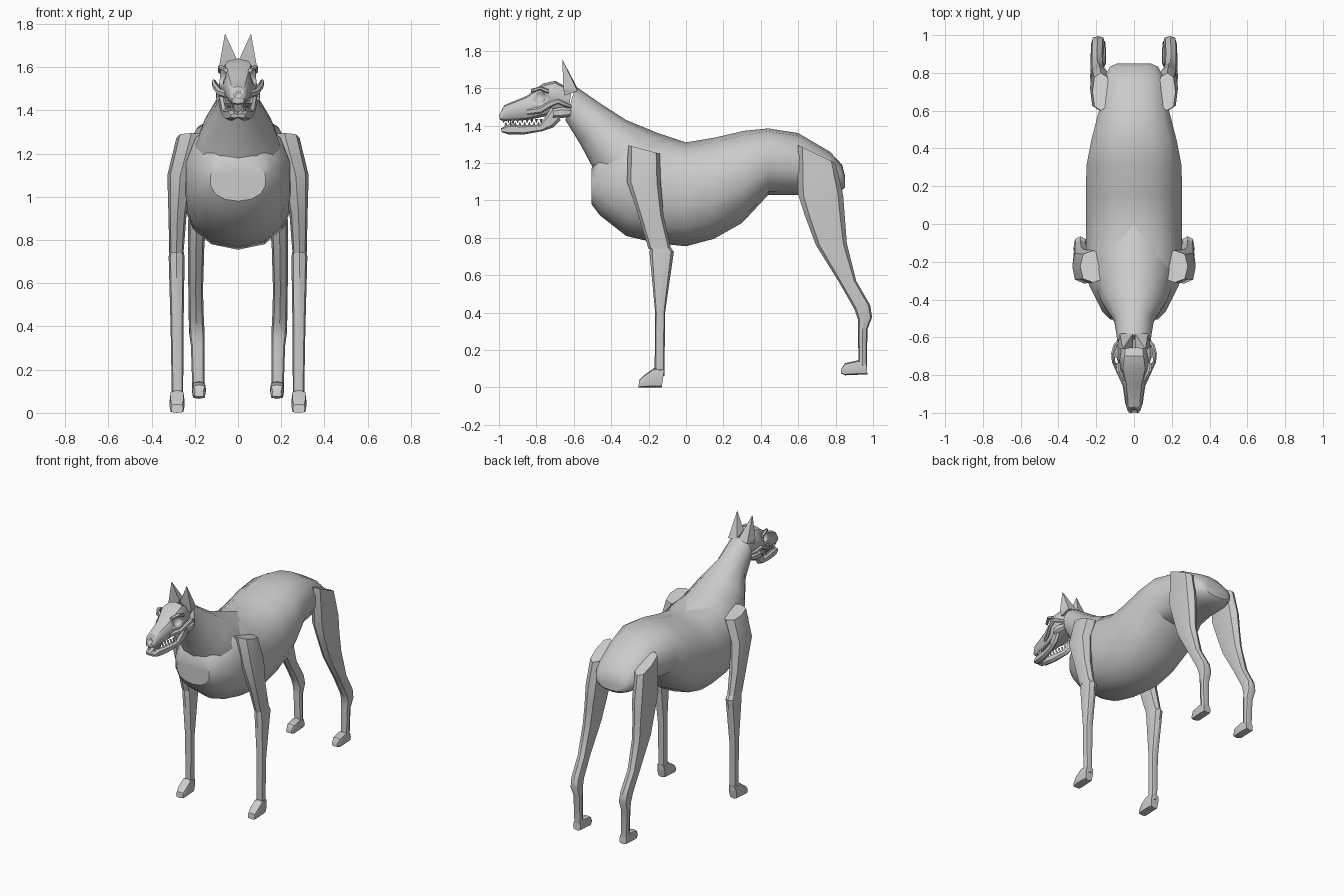
import bpy, bmesh, math
from mathutils import Vector


def finish(name, bm, mirror=False, angle=35):
    bmesh.ops.recalc_face_normals(bm, faces=bm.faces)
    me = bpy.data.meshes.new(name)
    bm.to_mesh(me)
    bm.free()
    ob = bpy.data.objects.new(name, me)
    bpy.context.collection.objects.link(ob)
    if mirror:
        ob.modifiers.new("Mirror", 'MIRROR').use_mirror_merge = False
    bpy.ops.object.select_all(action='DESELECT')
    ob.select_set(True)
    bpy.context.view_layer.objects.active = ob
    bpy.ops.object.shade_smooth_by_angle(angle=math.radians(angle))
    return ob


def loft(name, rings, n=12, box=1.0, mirror=False, angle=35):
    """Rings are (y1, z1, y2, z2, half width, centre x); box < 1 squares the section."""
    bm = bmesh.new()
    loops = []
    for r in rings:
        y1, z1, y2, z2, hw = r[:5]
        cx = r[5] if len(r) > 5 else 0
        loop = []
        for i in range(n):
            a = 2 * math.pi * i / n
            c = math.copysign(abs(math.cos(a)) ** box, math.cos(a))
            s = math.copysign(abs(math.sin(a)) ** box, math.sin(a))
            loop.append(bm.verts.new((cx + hw * s, (y1 + y2) / 2 + c * (y1 - y2) / 2,
                                      (z1 + z2) / 2 + c * (z1 - z2) / 2)))
        loops.append(loop)
    for a, b in zip(loops, loops[1:]):
        for i in range(n):
            bm.faces.new((a[i], a[(i + 1) % n], b[(i + 1) % n], b[i]))
    bm.faces.new(loops[0])
    bm.faces.new(loops[-1])
    return finish(name, bm, mirror, angle)


# Torso and neck
loft("torso", [
    (-.505, 1.17, -.505, .98, .13), (-.47, 1.24, -.46, .92, .17),
    (-.32, 1.37, -.32, .81, .245), (-.14, 1.345, -.15, .77, .26),
    (0, 1.31, 0, .755, .26), (.15, 1.335, .15, .795, .26),
    (.31, 1.372, .3, .88, .258), (.44, 1.385, .44, 1.03, .232),
    (.6, 1.36, .6, 1.03, .19), (.77, 1.26, .77, 1.035, .165),
    (.835, 1.19, .83, 1.05, .13), (.85, 1.13, .85, 1.07, .09)], 14, .9)
loft("neck", [
    (-.59, 1.61, -.645, 1.43, .088), (-.46, 1.52, -.565, 1.3, .105),
    (-.32, 1.43, -.49, 1.16, .175), (-.15, 1.36, -.4, .95, .225),
    (0, 1.31, -.2, .85, .21)])

# Front legs
loft("front_upper_leg", [
    (-.31, 1.295, -.14, 1.25, .07, .215), (-.315, 1.1, -.135, 1.1, .06, .267),
    (-.255, .92, -.12, .92, .042, .28), (-.2, .74, -.08, .74, .033, .285)],
    8, .75, True)
loft("front_lower_leg", [
    (-.19, .76, -.09, .76, .03, .284), (-.195, .72, -.065, .725, .037, .284),
    (-.165, .4, -.112, .4, .03, .282), (-.168, .06, -.115, .06, .026, .28)],
    8, .75, True)
loft("front_paw", [
    (-.115, .1, -.13, 0, .03, .282), (-.17, .105, -.18, 0, .035, .282),
    (-.225, .065, -.235, 0, .035, .282), (-.25, .04, -.255, 0, .028, .282)],
    8, .5, True)

# Hind legs
loft("hind_leg", [
    (.6, 1.295, .8, 1.2, .045, .175), (.6, 1.03, .84, 1.03, .05, .183),
    (.635, .92, .85, .9, .042, .188), (.695, .76, .86, .77, .038, .194),
    (.82, .56, .91, .57, .034, .196), (.9, .42, .985, .44, .035, .193),
    (.92, .36, .995, .375, .036, .19), (.92, .31, .97, .31, .031, .187),
    (.922, .1, .967, .1, .028, .183)], 8, .75, True)
loft("hind_paw", [
    (.965, .13, .97, .07, .029, .182), (.92, .145, .92, .068, .033, .181),
    (.85, .13, .85, .065, .031, .18), (.83, .1, .83, .075, .022, .18)],
    8, .5, True)

# Skull with eye sockets and nostril cut in
skull = loft("skull", [
    (-.61, 1.59, -.63, 1.48, .06), (-.7, 1.64, -.69, 1.47, .075),
    (-.765, 1.625, -.75, 1.45, .088), (-.85, 1.56, -.85, 1.43, .06),
    (-.97, 1.51, -.97, 1.425, .042), (-1, 1.46, -.995, 1.43, .028)], 10, .75)
bm = bmesh.new()
for x, y, z, r in ((.085, -.79, 1.555, .038), (-.085, -.79, 1.555, .038), (0, -1.0, 1.475, .022)):
    v = bmesh.ops.create_icosphere(bm, subdivisions=2, radius=r)["verts"]
    bmesh.ops.translate(bm, verts=v, vec=(x, y, z))
cutter = finish("socket_cutter", bm)
cutter.hide_render = True
cutter.hide_viewport = True
cut = skull.modifiers.new("Sockets", 'BOOLEAN')
cut.operation, cut.object, cut.solver = 'DIFFERENCE', cutter, 'EXACT'

# Brow, cheek arches and rear skull bones
loft("brow", [
    (-.83, 1.595, -.83, 1.575, .01, .055), (-.78, 1.61, -.78, 1.59, .014, .08),
    (-.735, 1.595, -.735, 1.57, .01, .085)], 6, 1, True)
loft("cheek_arch", [
    (-.85, 1.49, -.85, 1.455, .015, .05), (-.78, 1.5, -.775, 1.465, .012, .085),
    (-.735, 1.53, -.725, 1.495, .01, .108), (-.685, 1.545, -.685, 1.515, .01, .112),
    (-.64, 1.525, -.645, 1.5, .012, .1), (-.61, 1.51, -.61, 1.49, .012, .075)], 6, 1, True)
loft("skull_hinge", [
    (-.71, 1.49, -.71, 1.44, .015, .085), (-.66, 1.5, -.66, 1.44, .02, .085),
    (-.61, 1.49, -.62, 1.45, .015, .075)], 6, 1, True)

# Lower jaw halves meeting at the chin
loft("lower_jaw", [
    (-.99, 1.385, -.985, 1.365, .018, .017), (-.95, 1.405, -.95, 1.353, .025, .024),
    (-.87, 1.403, -.87, 1.352, .022, .038), (-.78, 1.405, -.77, 1.37, .017, .058),
    (-.745, 1.46, -.71, 1.39, .014, .07), (-.72, 1.5, -.67, 1.43, .013, .08)],
    6, .7, True)

# Teeth: upper and lower rows following the jaw line, longer fangs near the front
bm = bmesh.new()
for i in range(9):
    y = -.975 + i * .025
    x = .022 + i * .0042
    for up in (0, 1):
        h = .034 if i == 1 + (1 - up) else .022
        r = bmesh.ops.create_cone(bm, segments=4, radius1=.009, radius2=.001,
                                  depth=h, cap_ends=True)["verts"]
        for v in r:
            if not up:
                v.co.z = -v.co.z
            v.co += Vector((x, y + up * .012, 1.398 + h / 2 if up else 1.435 - h / 2))
finish("teeth", bm, True, 20)

# Pointed ears
bm = bmesh.new()
for p in ((.005, -.655, 1.635), (.088, -.655, 1.6), (.06, -.662, 1.755),
          (.075, -.58, 1.585), (.005, -.58, 1.6), (.02, -.64, 1.57), (.08, -.65, 1.56)):
    bm.verts.new(p)
bmesh.ops.convex_hull(bm, input=bm.verts)
finish("ear", bm, True, 20)
